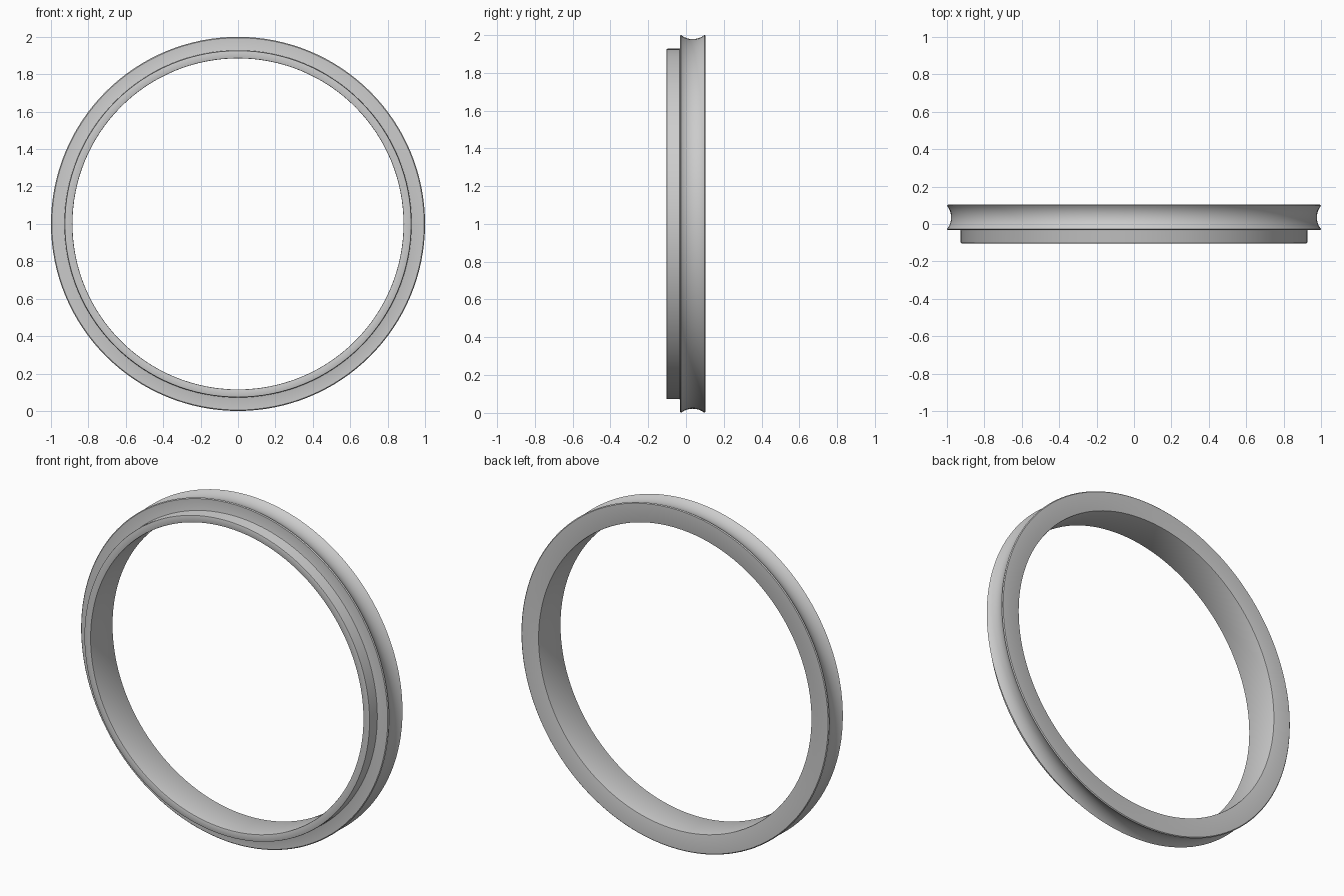
import bpy, bmesh, math
from mathutils import Vector, Matrix

cube = bpy.data.objects.get("Cube")
if cube:
    bpy.data.objects.remove(cube, do_unlink=True)

# Plain grey material
grey = bpy.data.materials.new("plain grey")
grey.use_nodes = True
colour = (0.6, 0.6, 0.6, 1)
grey.diffuse_color = colour
grey.node_tree.nodes["Principled BSDF"].inputs["Base Color"].default_value = colour

SEGMENTS = 128
BACK, STEP, FRONT = 0.103, -0.032, -0.103
OUTER, LIP, INNER = 1.0, 0.927, 0.885
EDGE = 0.005          # small rounding of the corners
GROOVE_DEPTH = 0.022


def corner(r, y, dr0, dy0, dr1, dy1):
    """Softened corner: enters along one side and leaves along the other."""
    a = Vector((r + dr0 * EDGE, y + dy0 * EDGE))
    b = Vector((r + dr1 * EDGE, y + dy1 * EDGE))
    return [a, (a + b + 2 * Vector((r, y))) / 4, b]


def groove(y0, y1, steps=14):
    """Concave circular arc between the two rims of the flange."""
    half = (y1 - y0) / 2
    radius = (half ** 2 + GROOVE_DEPTH ** 2) / (2 * GROOVE_DEPTH)
    sweep = math.asin(half / radius)
    points = []
    for i in range(steps + 1):
        a = sweep * (2 * i / steps - 1)
        r = OUTER - GROOVE_DEPTH + radius * (1 - math.cos(a))
        points.append(Vector((r, (y0 + y1) / 2 + radius * math.sin(a))))
    return points


# Cross-section as radius and depth, from the inner front edge outwards
profile = corner(INNER, FRONT, 0, 1, 1, 0)
profile += corner(LIP, FRONT, -1, 0, 0, 1)
profile += corner(LIP, STEP, 0, -1, 1, 0)
profile += [Vector((OUTER - EDGE, STEP))]
profile += groove(STEP + EDGE, BACK - EDGE)
profile += [Vector((OUTER - EDGE, BACK))]
profile += corner(INNER, BACK, 1, 0, 0, -1)

# Sweep the cross-section around the ring axis
bm = bmesh.new()
rings = []
for s in range(SEGMENTS):
    turn = Matrix.Rotation(2 * math.pi * s / SEGMENTS, 3, 'Y')
    rings.append([bm.verts.new(turn @ Vector((p.x, p.y, 0)) + Vector((0, 0, 1)))
                  for p in profile])
count = len(profile)
for s in range(SEGMENTS):
    here, there = rings[s], rings[(s + 1) % SEGMENTS]
    for i in range(count):
        j = (i + 1) % count
        bm.faces.new((here[i], here[j], there[j], there[i]))
bmesh.ops.recalc_face_normals(bm, faces=bm.faces)

mesh = bpy.data.meshes.new("grooved_ring")
bm.to_mesh(mesh)
bm.free()
mesh.materials.append(grey)
ring = bpy.data.objects.new("grooved_ring", mesh)
bpy.context.collection.objects.link(ring)

# Smooth shading with sharp edges kept
bpy.ops.object.select_all(action='DESELECT')
ring.select_set(True)
bpy.context.view_layer.objects.active = ring
bpy.ops.object.shade_smooth_by_angle(angle=math.radians(30))
